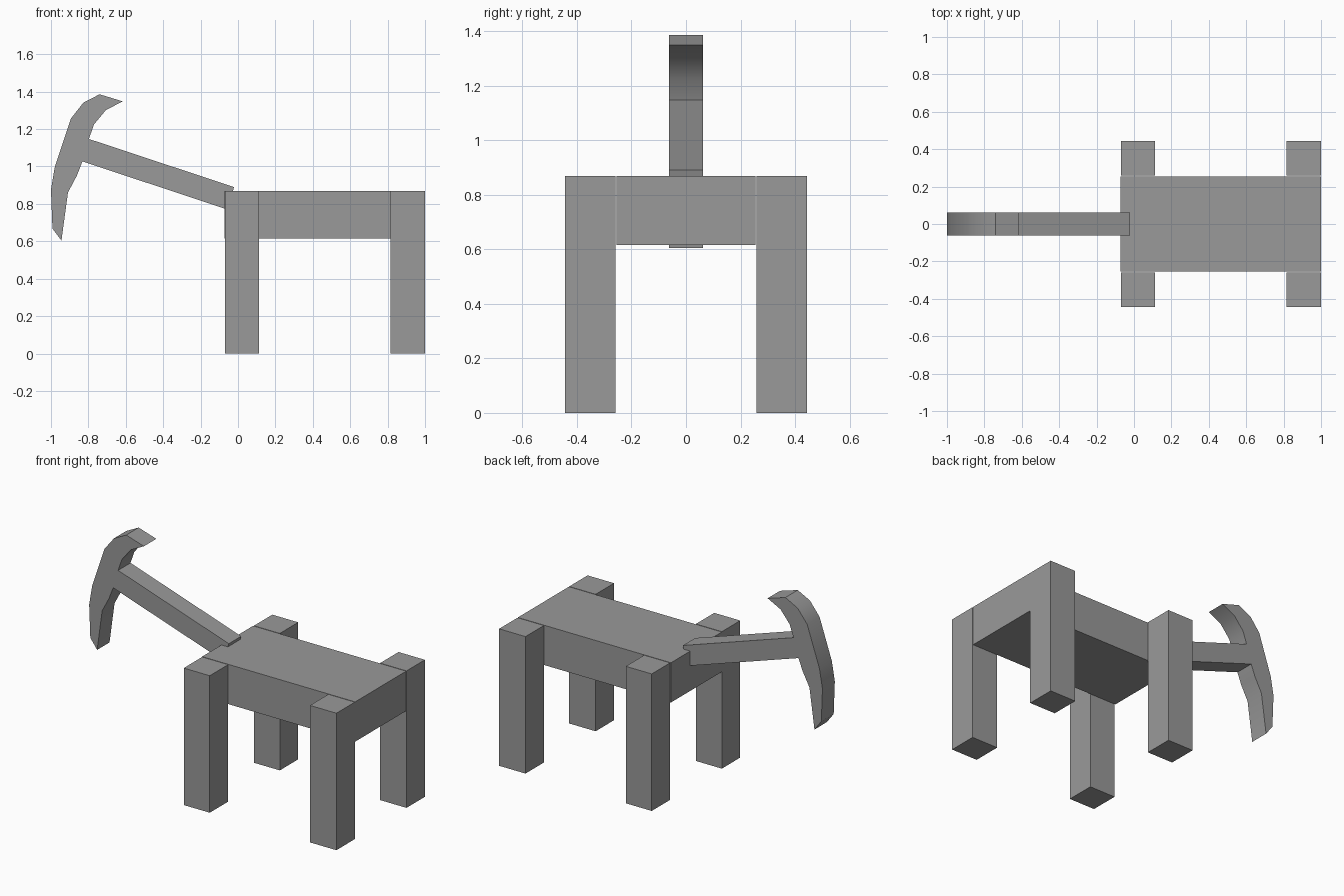
import bpy
import bmesh
from math import radians
from mathutils import Vector

cube = bpy.data.objects.get("Cube")
if cube:
    bpy.data.objects.remove(cube, do_unlink=True)

GREY = (0.32, 0.32, 0.32, 1)
grey = bpy.data.materials.new("plain_grey")
grey.use_nodes = True
grey.diffuse_color = GREY
grey.node_tree.nodes["Principled BSDF"].inputs["Base Color"].default_value = GREY


def add_object(name, bm):
    bmesh.ops.recalc_face_normals(bm, faces=bm.faces)
    mesh = bpy.data.meshes.new(name)
    bm.to_mesh(mesh)
    bm.free()
    mesh.materials.append(grey)
    obj = bpy.data.objects.new(name, mesh)
    bpy.context.collection.objects.link(obj)
    return obj


def box(name, low, high):
    low, high = Vector(low), Vector(high)
    bm = bmesh.new()
    bmesh.ops.create_cube(bm, size=1)
    bmesh.ops.scale(bm, vec=high - low, verts=bm.verts)
    bmesh.ops.translate(bm, vec=(low + high) / 2, verts=bm.verts)
    return add_object(name, bm)


def extruded_profile(name, points, half_width):
    bm = bmesh.new()
    face = bm.faces.new([bm.verts.new((x, -half_width, z)) for x, z in points])
    result = bmesh.ops.extrude_face_region(bm, geom=[face], use_keep_orig=True)
    verts = [v for v in result["geom"] if isinstance(v, bmesh.types.BMVert)]
    bmesh.ops.translate(bm, vec=(0, 2 * half_width, 0), verts=verts)
    return add_object(name, bm)


# Table slab
TOP = 0.868
box("table_body", (-0.073, -0.255, 0.616), (1, 0.255, TOP))

# Four square legs, outside the slab's long sides
for end, x0, x1 in (("right", -0.07, 0.112), ("left", 0.815, 1)):
    box(f"front_{end}_leg", (x0, -0.443, 0), (x1, -0.259, TOP))
    box(f"back_{end}_leg", (x0, 0.259, 0), (x1, 0.443, TOP))

# Pickaxe: upper hook, handle, lower spike, then back up the outer curve
pickaxe = extruded_profile("pickaxe", [
    (-0.74, 1.386), (-0.616, 1.348), (-0.706, 1.302), (-0.77, 1.225),
    (-0.797, 1.147), (-0.021, 0.89), (-0.056, 0.77), (-0.832, 1.027),
    (-0.861, 0.952), (-0.909, 0.861), (-0.944, 0.604), (-0.992, 0.668),
    (-1, 0.877), (-0.979, 1.0), (-0.893, 1.257), (-0.826, 1.342),
], 0.062)
bpy.ops.object.select_all(action="DESELECT")
bpy.context.view_layer.objects.active = pickaxe
pickaxe.select_set(True)
bpy.ops.object.shade_smooth_by_angle(angle=radians(30))
